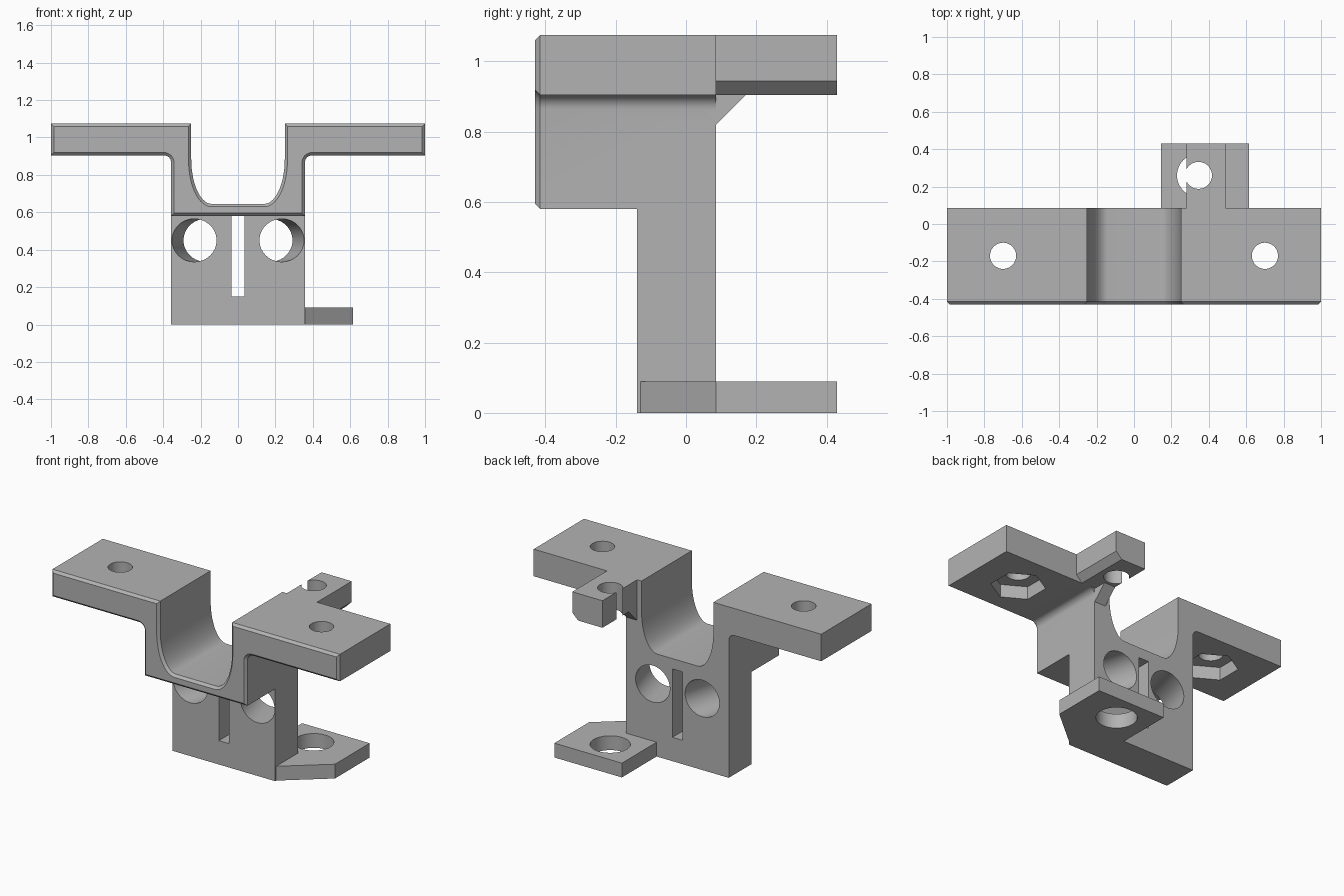
import bpy, bmesh
from math import pi, cos, sin, atan2
from mathutils import Matrix, Vector

default = bpy.data.objects.get("Cube")
if default:
    bpy.data.objects.remove(default, do_unlink=True)

grey = bpy.data.materials.new("plain_grey")
grey.use_nodes = True
colour = (0.45, 0.45, 0.45, 1)
grey.diffuse_color = colour
grey.node_tree.nodes["Principled BSDF"].inputs["Base Color"].default_value = colour

FRONT, BACK, TAB_END = -0.43, 0.085, 0.43
BLOCK_FRONT = -0.14
TOP, WING_LOW, BODY_LOW = 1.075, 0.905, 0.58
SIDE = 0.357


def finish(name, bm):
    bmesh.ops.recalc_face_normals(bm, faces=bm.faces)
    mesh = bpy.data.meshes.new(name)
    bm.to_mesh(mesh)
    bm.free()
    mesh.materials.append(grey)
    obj = bpy.data.objects.new(name, mesh)
    bpy.context.collection.objects.link(obj)
    return obj


def prism(name, outline, axis, lo, hi, chamfer=0):
    """Extrude a 2D outline along one axis, optionally chamfering the low end."""
    def place(p):
        return {"x": (lo, *p), "y": (p[0], lo, p[1]), "z": (*p, lo)}[axis]
    bm = bmesh.new()
    cap = bm.faces.new([bm.verts.new(place(p)) for p in outline])
    rim = list(cap.edges)
    step = Vector([(hi - lo) * (a == axis) for a in "xyz"])
    new = bmesh.ops.extrude_face_region(bm, geom=[cap], use_keep_orig=True)["geom"]
    bmesh.ops.translate(bm, vec=step, verts=[v for v in new if isinstance(v, bmesh.types.BMVert)])
    bmesh.ops.recalc_face_normals(bm, faces=bm.faces)
    if chamfer:
        bmesh.ops.bevel(bm, geom=rim, offset=chamfer, segments=1, affect="EDGES")
    return finish(name, bm)


def box(name, x, y, z):
    return prism(name, [(x[0], y[0]), (x[1], y[0]), (x[1], y[1]), (x[0], y[1])], "z", *z)


def cylinder(name, centre, radius, depth, sides=48, turn=Matrix()):
    bm = bmesh.new()
    bmesh.ops.create_cone(bm, cap_ends=True, segments=sides, radius1=radius,
                          radius2=radius, depth=depth,
                          matrix=Matrix.Translation(centre) @ turn)
    return finish(name, bm)


def combine(target, other, operation):
    mod = target.modifiers.new(operation, "BOOLEAN")
    mod.operation, mod.solver, mod.object = operation, "EXACT", other
    bpy.context.view_layer.objects.active = target
    bpy.ops.object.modifier_apply(modifier=mod.name)
    bpy.data.objects.remove(other, do_unlink=True)


def arc(cx, cz, rx, rz, start, end, steps):
    angles = [start + (end - start) * i / steps for i in range(steps + 1)]
    return [(cx + rx * cos(a), cz + rz * sin(a)) for a in angles]


# Winged saddle: half outline from the trough floor round to the underside
half = arc(0.14, 0.885, 0.11, 0.24, -pi / 2, 0, 14)
half += [(0.25, TOP), (1, TOP), (1, WING_LOW)]
half += arc(SIDE + 0.04, WING_LOW - 0.04, 0.04, 0.04, pi / 2, pi, 6)
half += [(SIDE, BODY_LOW)]
outline = half + [(-x, z) for x, z in reversed(half)]
bracket = prism("mounting_bracket", outline, "y", FRONT, BACK, chamfer=0.015)

# Lower block, foot flange, rear tab and its gusset
parts = [
    box("lower_block", (-SIDE, SIDE), (BLOCK_FRONT, BACK), (0, 0.61)),
    prism("foot_flange", [(0.145, 0), (0.145, TAB_END), (0.615, TAB_END), (0.615, BACK),
                          (SIDE, -0.13), (0.3, -0.13), (0.3, 0)], "z", 0, 0.09),
    prism("rear_tab", [(0.28, WING_LOW), (0.45, WING_LOW), (0.49, 0.945),
                       (0.49, TOP), (0.28, TOP)], "y", 0.05, TAB_END),
    prism("tab_gusset", [(0.05, 0.82), (BACK, 0.82), (0.17, WING_LOW),
                         (0.17, 0.93), (0.05, 0.93)], "x", 0.28, SIDE),
]
for part in parts:
    combine(bracket, part, "UNION")

# Centre slot and the vertical holes in tab and flange
cutters = [
    box("slot_cutter", (-0.035, 0.035), (-0.3, 0.3), (0.15, BODY_LOW)),
    cylinder("tab_hole_cutter", (0.345, 0.26, 1), 0.072, 0.4),
    cylinder("flange_hole_cutter", (0.345, 0.26, 0), 0.115, 0.4),
]
# Splayed bores, wing bolt holes and hexagonal nut pockets
for side in (-1, 1):
    splay = Matrix.Rotation(side * atan2(0.062, 0.225), 4, "Z") @ Matrix.Rotation(pi / 2, 4, "X")
    cutters += [
        cylinder("bore_cutter", (side * 0.203, -0.0275, 0.45), 0.115, 1, turn=splay),
        cylinder("bolt_hole_cutter", (side * 0.70, -0.17, 1), 0.07, 0.4),
        cylinder("nut_pocket_cutter", (side * 0.70, -0.17, WING_LOW), 0.155, 0.16, sides=6),
    ]
for cutter in cutters:
    combine(bracket, cutter, "DIFFERENCE")

bpy.ops.object.select_all(action="DESELECT")
bracket.select_set(True)
bpy.context.view_layer.objects.active = bracket
bpy.ops.object.shade_smooth_by_angle(angle=pi / 7)
